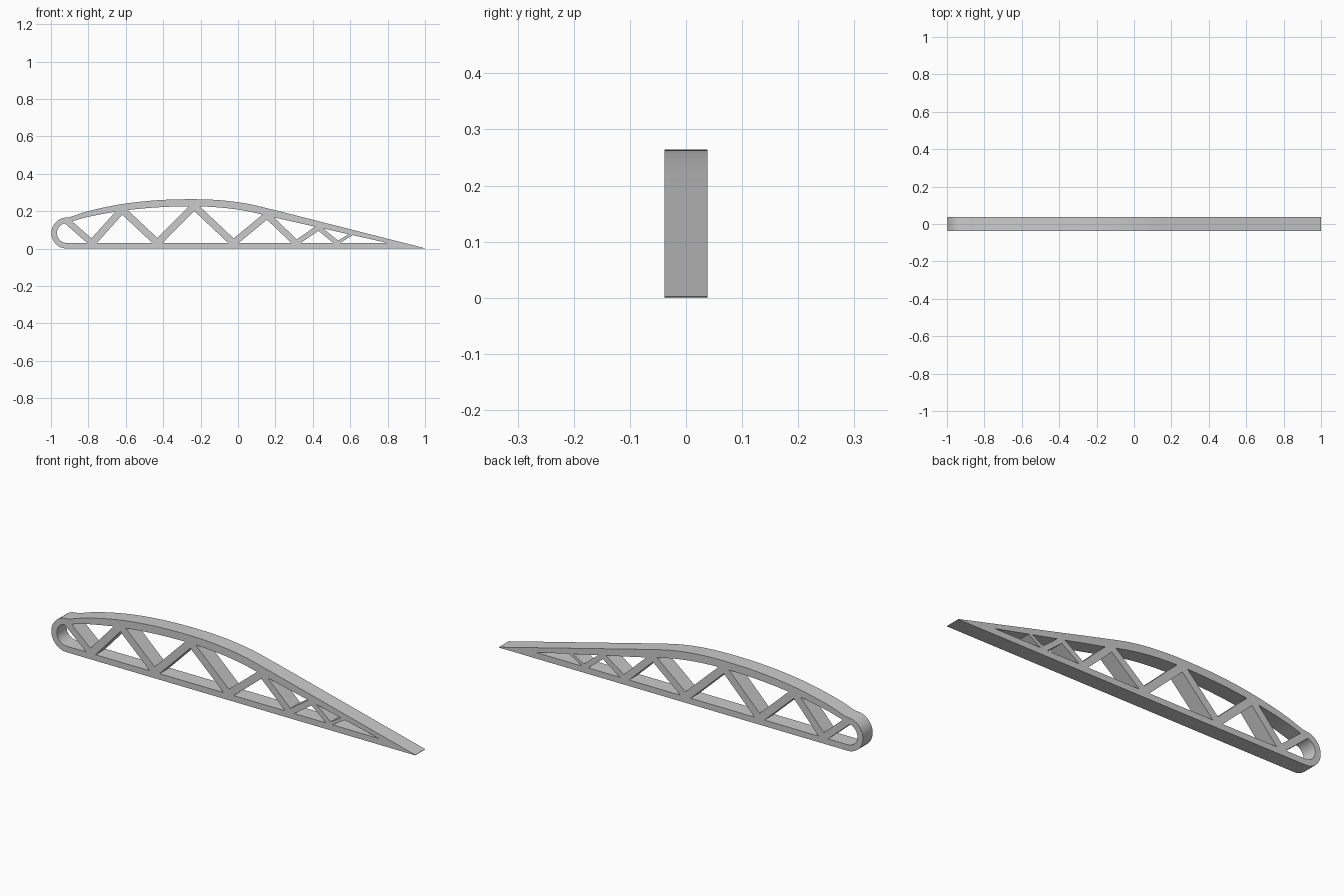
import bpy, bmesh, math
from mathutils import Vector

if "Cube" in bpy.data.objects:
    bpy.data.objects.remove(bpy.data.objects["Cube"], do_unlink=True)

DEPTH = 0.077


def smooth_path(points, steps=6):
    """Catmull-Rom curve through the points."""
    p = [Vector(q) for q in points]
    p = [2 * p[0] - p[1]] + p + [2 * p[-1] - p[-2]]
    path = []
    for a, b, c, d in zip(p, p[1:], p[2:], p[3:]):
        for s in range(steps):
            t = s / steps
            path.append(b + (c - a) * t / 2 + (2 * a - 5 * b + 4 * c - d) * t**2 / 2
                        + (3 * b - a - 3 * c + d) * t**3 / 2)
    return path + [p[-2]]


def nose_arc(radius, end, steps=20):
    """Rounded leading edge, from the bottom round to the top."""
    angles = [math.radians(270 + (end - 270) * i / steps) for i in range(steps + 1)]
    return [Vector((-0.915 + radius * math.cos(a), 0.083 + radius * math.sin(a))) for a in angles]


def clip(poly, point, normal):
    """Keep the part of a polygon on the normal's side of a line."""
    kept = []
    for a, b in zip(poly, poly[1:] + poly[:1]):
        da, db = (a - point).dot(normal), (b - point).dot(normal)
        if da >= 0:
            kept.append(a)
        if da * db < 0:
            kept.append(a.lerp(b, da / (da - db)))
    return kept


# Outer airfoil outline and the inner edge of the rim
outer = nose_arc(0.083, 100) + smooth_path(
    [(-0.9, 0.168), (-0.79, 0.203), (-0.62, 0.238), (-0.44, 0.258), (-0.26, 0.264), (-0.1, 0.259),
     (0.05, 0.24), (0.2, 0.205)]) + [Vector((1, 0.002)), Vector((1, 0))]
inner = nose_arc(0.053, 100) + smooth_path(
    [(-0.9, 0.142), (-0.79, 0.172), (-0.62, 0.202), (-0.44, 0.22), (-0.26, 0.226), (-0.1, 0.22),
     (0.05, 0.2), (0.2, 0.165)]) + [Vector((0.8, 0.03))]

# Zigzag struts: bottom x, top x, top z, width
struts = [(-0.78, -0.91, 0.143, 0.034), (-0.78, -0.62, 0.208, 0.038), (-0.43, -0.62, 0.208, 0.038),
          (-0.43, -0.235, 0.228, 0.038), (-0.025, -0.235, 0.228, 0.038), (-0.025, 0.155, 0.178, 0.036),
          (0.31, 0.155, 0.178, 0.034), (0.31, 0.43, 0.112, 0.028), (0.53, 0.43, 0.112, 0.026),
          (0.53, 0.6, 0.073, 0.016)]
sides = []
for bottom, top, height, width in struts:
    foot, head = Vector((bottom, 0.03)), Vector((top, height))
    along = (head - foot).normalized()
    right = Vector((along.y, -along.x))
    sides.append((foot, right, width / 2))

# Openings left between neighbouring struts
openings = []
for i in range(len(sides) + 1):
    cell = inner
    if i > 0:
        foot, right, half = sides[i - 1]
        cell = clip(cell, foot + right * half, right)
    if i < len(sides):
        foot, right, half = sides[i]
        cell = clip(cell, foot - right * half, -right)
    if len(cell) > 2:
        openings.append(cell)

# Filled flat outline with holes, extruded to the rib's depth
curve = bpy.data.curves.new("wing_rib", "CURVE")
curve.dimensions = "2D"
curve.fill_mode = "BOTH"
curve.extrude = DEPTH / 2
for loop in [outer] + openings:
    spline = curve.splines.new("POLY")
    spline.points.add(len(loop) - 1)
    for point, co in zip(spline.points, loop):
        point.co = (co.x, co.y, 0, 1)
    spline.use_cyclic_u = True
rib = bpy.data.objects.new("wing_rib", curve)
bpy.context.collection.objects.link(rib)
rib.rotation_euler.x = math.pi / 2
bpy.ops.object.select_all(action="DESELECT")
rib.select_set(True)
bpy.context.view_layer.objects.active = rib
bpy.ops.object.convert(target="MESH")
rib = bpy.context.object
rib.name = "wing_rib"

# Weld the faces to the walls
bm = bmesh.new()
bm.from_mesh(rib.data)
bmesh.ops.remove_doubles(bm, verts=bm.verts, dist=0.0002)
bmesh.ops.recalc_face_normals(bm, faces=bm.faces)
bm.to_mesh(rib.data)
bm.free()

gray = bpy.data.materials.new("light gray")
gray.use_nodes = True
color = (0.6, 0.6, 0.6, 1)
gray.diffuse_color = color
gray.node_tree.nodes["Principled BSDF"].inputs["Base Color"].default_value = color
rib.data.materials.clear()
rib.data.materials.append(gray)
bpy.ops.object.shade_smooth_by_angle(angle=math.radians(30))
